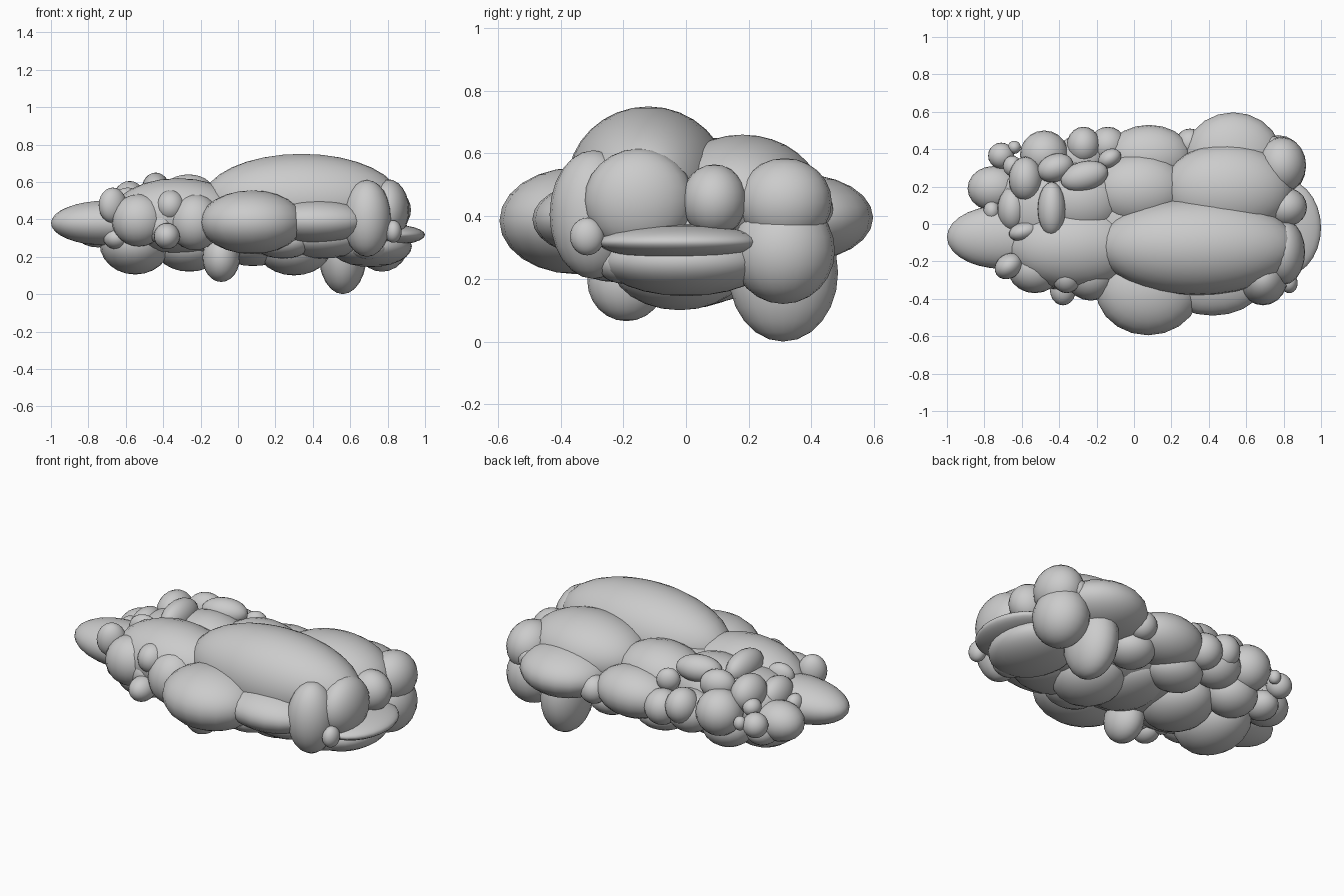
import bpy, math


def blob(name, c, r, turn=0.0, seg=20, rings=12, tilt=0.0):
    """Smooth ellipsoid: centre, radii, turn about z and tilt about x in degrees."""
    bpy.ops.mesh.primitive_uv_sphere_add(
        segments=seg, ring_count=rings, radius=1, location=c,
        rotation=(math.radians(tilt), 0, math.radians(turn)))
    o = bpy.context.object
    o.name = name
    o.scale = r
    bpy.ops.object.shade_smooth()
    return o


def group(name, items):
    for i, it in enumerate(items):
        blob(f"{name}_{i + 1}", *it)


# Inner mass that fills the middle
group("core", [
    ((0.15, 0.00, 0.37), (0.68, 0.34, 0.19)),
    ((-0.48, 0.10, 0.40), (0.25, 0.24, 0.16)),
])

# Large lobes on top
blob("top_lobe_main", (0.34, -0.12, 0.50), (0.53, 0.26, 0.25), seg=32, rings=16)
blob("top_lobe_back", (0.50, 0.18, 0.46), (0.35, 0.25, 0.20), seg=28, rings=16)
blob("top_lobe_middle", (0.03, 0.18, 0.44), (0.26, 0.20, 0.17))
blob("top_lobe_left_front", (-0.32, -0.12, 0.42), (0.36, 0.23, 0.20))
blob("top_lobe_left_back", (-0.28, 0.13, 0.42), (0.24, 0.21, 0.18))

# Long pointed lobe at the left end
blob("left_snout", (-0.70, -0.07, 0.38), (0.30, 0.17, 0.12), seg=28, rings=16)

# Front side lobes
group("front_lobe", [
    ((0.075, -0.35, 0.385), (0.28, 0.245, 0.17)),
    ((0.42, -0.30, 0.39), (0.28, 0.19, 0.115)),
    ((0.69, -0.295, 0.405), (0.13, 0.14, 0.205)),
    ((-0.23, -0.27, 0.385), (0.14, 0.14, 0.15)),
    ((-0.53, -0.24, 0.395), (0.145, 0.13, 0.14)),
    ((-0.36, -0.28, 0.47), (0.08, 0.09, 0.085)),
    ((-0.38, -0.35, 0.31), (0.07, 0.085, 0.07)),
    ((-0.41, -0.27, 0.36), (0.09, 0.08, 0.09)),
])

# Back side lobes
group("back_lobe", [
    ((0.53, 0.36, 0.395), (0.26, 0.237, 0.14)),
    ((0.08, 0.36, 0.38), (0.23, 0.17, 0.14)),
    ((0.30, 0.43, 0.36), (0.08, 0.08, 0.08)),
    ((-0.14, 0.42, 0.37), (0.10, 0.10, 0.10)),
    ((-0.28, 0.35, 0.36), (0.14, 0.13, 0.12)),
    ((-0.48, 0.37, 0.41), (0.13, 0.13, 0.13)),
    ((0.74, 0.42, 0.42), (0.06, 0.05, 0.06)),
])

# Right end lobes
group("right_lobe", [
    ((0.80, -0.15, 0.45), (0.115, 0.175, 0.165)),
    ((0.81, 0.09, 0.45), (0.115, 0.105, 0.115)),
    ((0.79, 0.315, 0.445), (0.13, 0.15, 0.14)),
    ((0.77, 0.31, 0.29), (0.15, 0.165, 0.17)),
    ((0.83, -0.315, 0.335), (0.045, 0.055, 0.06)),
    ((0.70, -0.20, 0.25), (0.10, 0.085, 0.065)),
])
blob("right_lip", (0.80, -0.02, 0.317), (0.20, 0.26, 0.057), seg=28)
blob("right_jaw", (0.71, 0.0, 0.255), (0.22, 0.265, 0.11), seg=28)

# Stubby feet and underside
blob("back_foot", (0.56, 0.31, 0.22), (0.13, 0.175, 0.22))
blob("front_foot", (-0.09, -0.19, 0.195), (0.10, 0.125, 0.13))
group("belly", [
    ((-0.55, 0.00, 0.27), (0.19, 0.24, 0.165)),
    ((-0.26, 0.05, 0.26), (0.19, 0.22, 0.14)),
    ((0.08, 0.02, 0.27), (0.20, 0.24, 0.12)),
    ((0.30, -0.02, 0.25), (0.20, 0.22, 0.15)),
    ((0.45, -0.14, 0.30), (0.24, 0.22, 0.11)),
    ((-0.46, 0.26, 0.29), (0.15, 0.14, 0.12)),
    ((-0.05, 0.28, 0.27), (0.16, 0.14, 0.10)),
    ((0.27, 0.30, 0.28), (0.13, 0.13, 0.10)),
    ((-0.65, -0.17, 0.30), (0.07, 0.08, 0.06)),
    ((0.24, -0.23, 0.28), (0.16, 0.14, 0.09)),
])

# Cluster of small bumps at the left end
group("bump", [
    ((-0.75, 0.19, 0.36), (0.14, 0.12, 0.11)),
    ((-0.71, 0.365, 0.39), (0.07, 0.07, 0.07)),
    ((-0.64, 0.41, 0.40), (0.035, 0.035, 0.04)),
    ((-0.65, 0.31, 0.46), (0.05, 0.055, 0.05)),
    ((-0.58, 0.24, 0.50), (0.09, 0.12, 0.105)),
    ((-0.44, 0.08, 0.56), (0.075, 0.145, 0.09)),
    ((-0.42, 0.30, 0.53), (0.10, 0.075, 0.085), 20),
    ((-0.265, 0.255, 0.565), (0.13, 0.08, 0.075), 15),
    ((-0.27, 0.42, 0.41), (0.09, 0.10, 0.10)),
    ((-0.13, 0.35, 0.50), (0.065, 0.05, 0.065), 30),
    ((-0.76, 0.07, 0.42), (0.045, 0.055, 0.055)),
    ((-0.65, 0.08, 0.45), (0.08, 0.12, 0.10)),
    ((-0.59, -0.04, 0.50), (0.08, 0.05, 0.07), 15),
    ((-0.67, -0.225, 0.475), (0.08, 0.065, 0.095), 35),
    ((-0.68, 0.25, 0.31), (0.09, 0.10, 0.08)),
])
